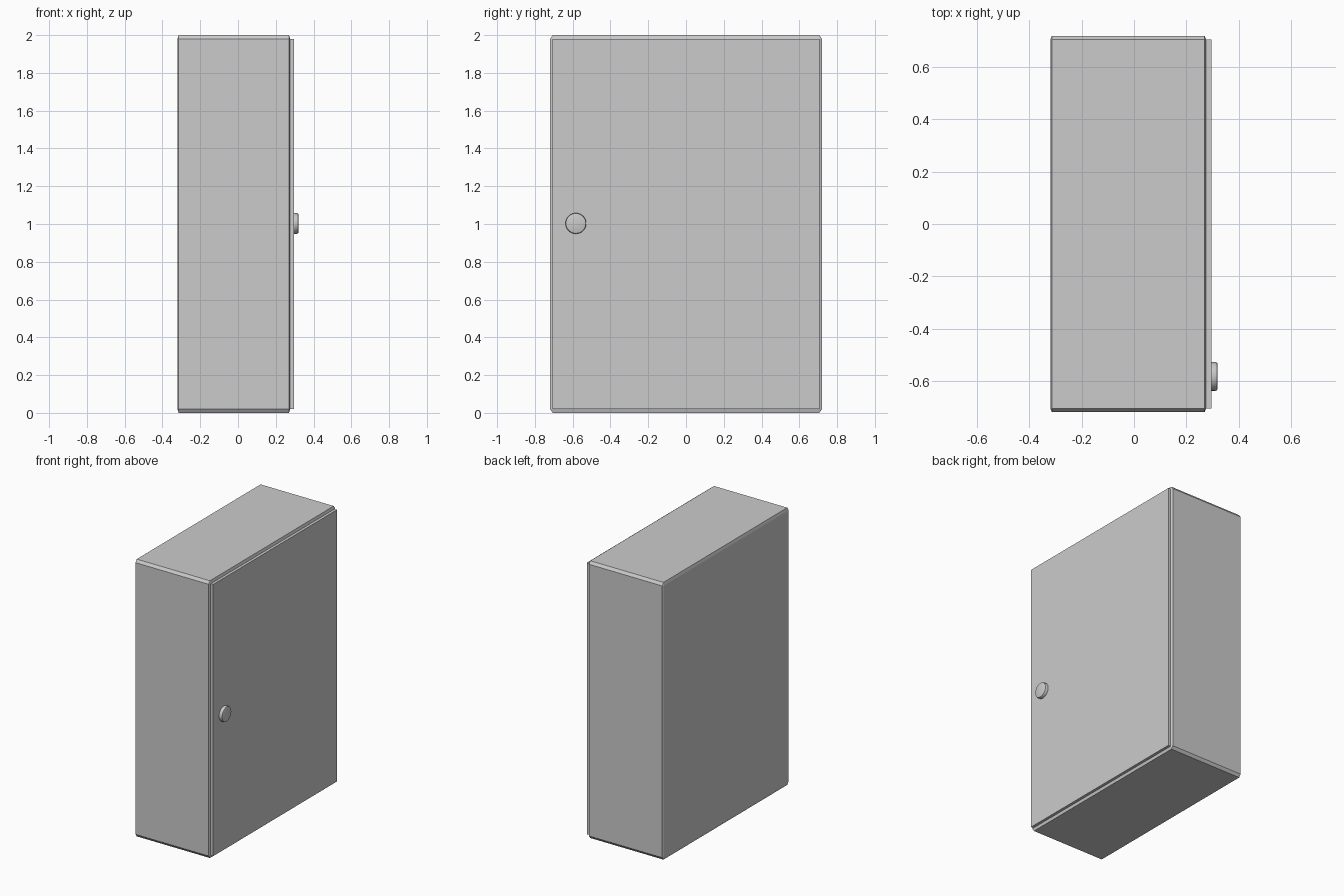
import bpy, bmesh
from math import radians
from mathutils import Matrix, Vector

if "Cube" in bpy.data.objects:
    bpy.data.objects.remove(bpy.data.objects["Cube"])


def finish(name, bm):
    bmesh.ops.recalc_face_normals(bm, faces=bm.faces[:])
    mesh = bpy.data.meshes.new(name)
    bm.to_mesh(mesh)
    bm.free()
    obj = bpy.data.objects.new(name, mesh)
    bpy.context.collection.objects.link(obj)
    return obj


# Cabinet: bevelled unit cube stretched to size, door raised from its +x face
bm = bmesh.new()
bmesh.ops.create_cube(bm, size=1)
bmesh.ops.bevel(bm, geom=bm.edges[:], offset=0.01, segments=1, affect='EDGES')
bmesh.ops.scale(bm, vec=(0.596, 1.44, 2.0), verts=bm.verts[:])
bmesh.ops.translate(bm, vec=(-0.022, 0, 1), verts=bm.verts[:])
bm.normal_update()
front = max(bm.faces, key=lambda f: f.calc_center_median().x)
door = bmesh.ops.extrude_face_region(bm, geom=[front])
bmesh.ops.translate(bm, vec=(0.02, 0, 0),
                    verts=[v for v in door["geom"] if isinstance(v, bmesh.types.BMVert)])
if front.is_valid:
    bmesh.ops.delete(bm, geom=[front], context='FACES_ONLY')
finish("cabinet_with_door", bm)

# Round door knob with a chamfered rim
bm = bmesh.new()
place = Matrix.Translation(Vector((0.307, -0.583, 1.003))) @ Matrix.Rotation(radians(90), 4, 'Y')
bmesh.ops.create_cone(bm, cap_ends=True, segments=32, radius1=0.055, radius2=0.055,
                      depth=0.026, matrix=place)
rim = [e for e in bm.edges if all(v.co.x > 0.31 for v in e.verts)]
bmesh.ops.bevel(bm, geom=rim, offset=0.008, segments=2, profile=0.5, affect='EDGES')
knob = finish("door_knob", bm)
bpy.context.view_layer.objects.active = knob
knob.select_set(True)
bpy.ops.object.shade_smooth_by_angle(angle=radians(30))
